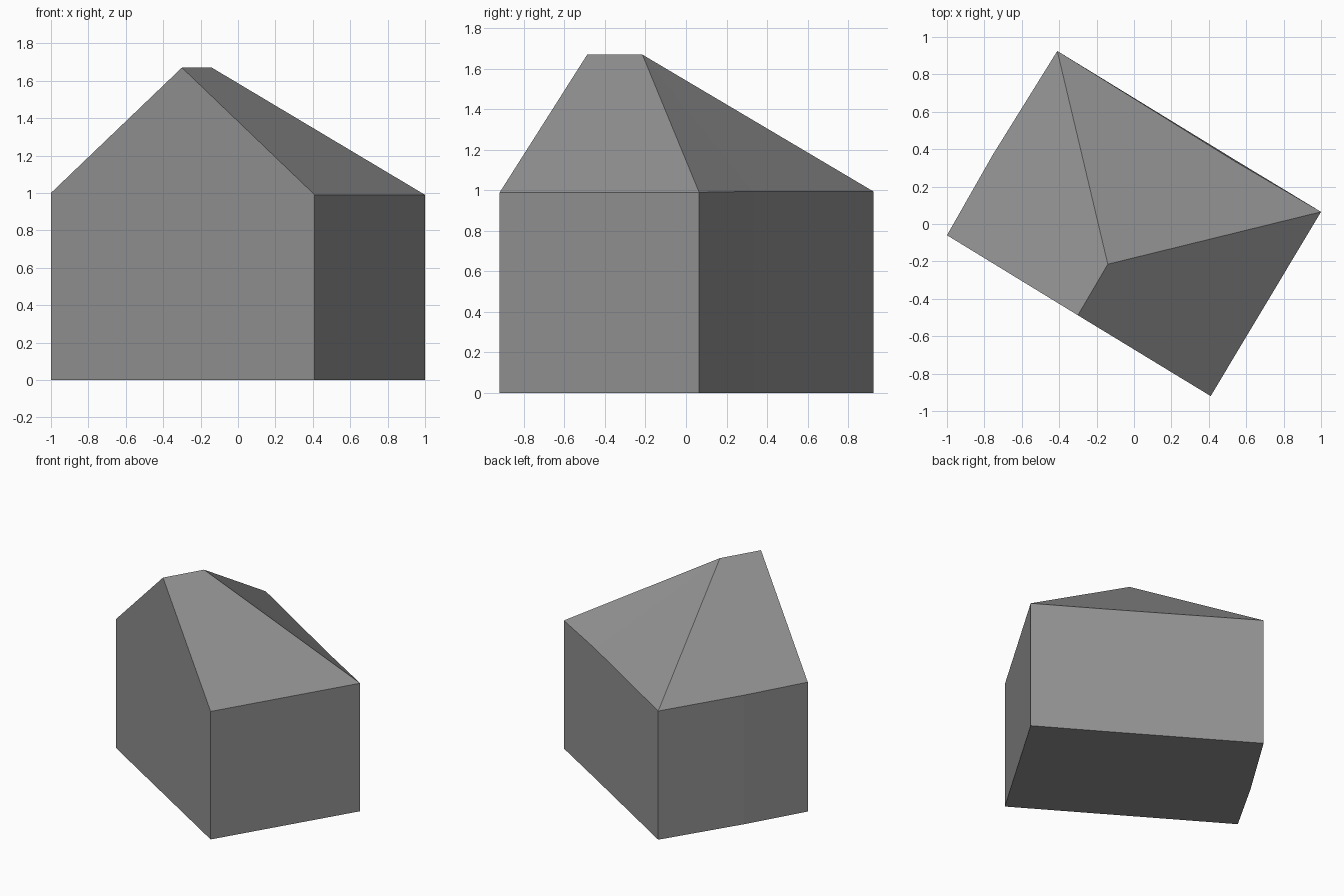
import bpy
import bmesh

default = bpy.data.objects.get("Cube")
if default:
    bpy.data.objects.remove(default, do_unlink=True)

# Plain grey for the whole building
grey = bpy.data.materials.new("plain_grey")
grey.use_nodes = True
colour = (0.29, 0.29, 0.29, 1)
grey.diffuse_color = colour
grey.node_tree.nodes["Principled BSDF"].inputs["Base Color"].default_value = colour

# Footprint, counter-clockwise from the left end of the gable wall;
# the back and side walls each have one slight bend
footprint = [(-1, -0.06), (0.41, -0.92), (1, 0.065),
             (0.55, 0.337), (-0.41, 0.925), (-0.755, 0.37)]
eaves = [(-1, -0.06, 1.0), (0.41, -0.92, 0.99), (1, 0.065, 0.99),
         (0.55, 0.329, 0.995), (-0.41, 0.925, 0.995), (-0.755, 0.37, 0.998)]

bm = bmesh.new()
base = [bm.verts.new((x, y, 0)) for x, y in footprint]
top = [bm.verts.new(p) for p in eaves]
ridge_front = bm.verts.new((-0.30, -0.488, 1.67))
ridge_back = bm.verts.new((-0.14, -0.215, 1.67))

# Floor and walls; the first wall rises into the gable
bm.faces.new(base[::-1])
count = len(base)
for i in range(count):
    j = (i + 1) % count
    peak = [ridge_front] if i == 0 else []
    bm.faces.new([base[i], base[j], top[j]] + peak + [top[i]])

# Roof: right slope, hipped back, left slope
gable_left, gable_right, back_right, back_bend, back_left, side_bend = top
bm.faces.new([gable_right, back_right, ridge_back, ridge_front])
bm.faces.new([back_right, back_bend, ridge_back])
bm.faces.new([back_bend, back_left, ridge_back])
bm.faces.new([back_left, side_bend, gable_left, ridge_front, ridge_back])
bmesh.ops.recalc_face_normals(bm, faces=bm.faces)

mesh = bpy.data.meshes.new("house_body")
bm.to_mesh(mesh)
bm.free()
mesh.materials.append(grey)
house = bpy.data.objects.new("house_body", mesh)
bpy.context.collection.objects.link(house)
